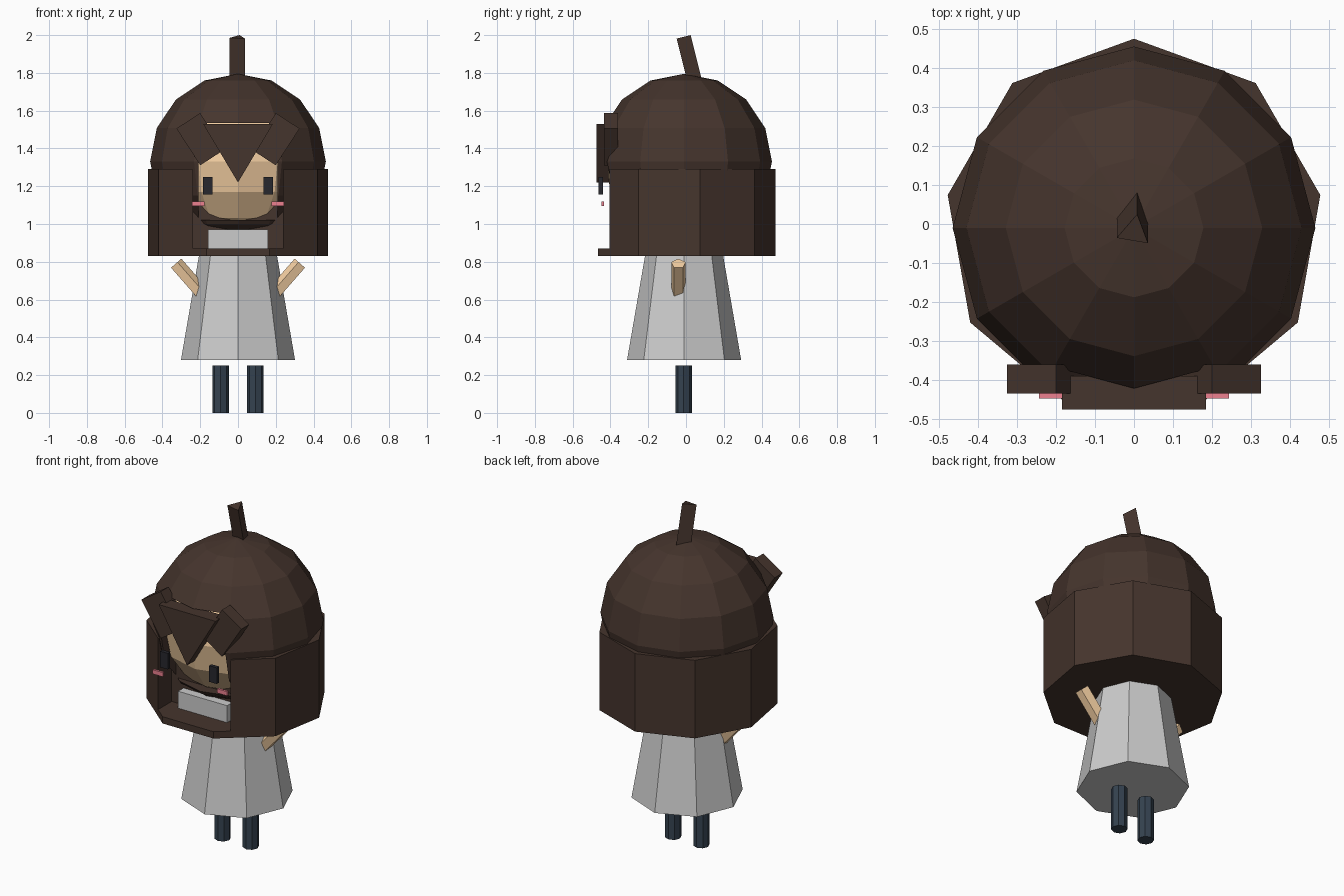
import bpy, bmesh, math
from mathutils import Vector, Matrix

if "Cube" in bpy.data.objects:
    bpy.data.objects.remove(bpy.data.objects["Cube"])


def material(name, rgb):
    m = bpy.data.materials.new(name)
    m.diffuse_color = (*rgb, 1)
    m.use_nodes = True
    m.node_tree.nodes["Principled BSDF"].inputs["Base Color"].default_value = m.diffuse_color
    return m


HAIR = material("brown", (0.06, 0.035, 0.026))
SKIN = material("skin", (0.9, 0.62, 0.36))
LEG = material("navy", (0.035, 0.055, 0.08))
EYE = material("black", (0.02, 0.02, 0.026))
PINK = material("pink", (0.85, 0.22, 0.28))


def finish(name, bm, mat=None):
    bmesh.ops.recalc_face_normals(bm, faces=bm.faces)
    me = bpy.data.meshes.new(name)
    bm.to_mesh(me)
    bm.free()
    ob = bpy.data.objects.new(name, me)
    bpy.context.collection.objects.link(ob)
    if mat:
        me.materials.append(mat)
    return ob


def frustum(name, n, r0, r1, p0, p1, mat=None, phase=90):
    """Closed n-sided frustum between two points."""
    p0, p1 = Vector(p0), Vector(p1)
    q = Vector((0, 0, 1)).rotation_difference(p1 - p0)
    bm = bmesh.new()
    rings = []
    for r, p in ((r0, p0), (r1, p1)):
        ring = []
        for i in range(n):
            a = math.radians(phase) + 2 * math.pi * i / n
            ring.append(bm.verts.new(p + q @ Vector((r * math.cos(a), r * math.sin(a), 0))))
        rings.append(ring)
        bm.faces.new(ring)
    a, b = rings
    for i in range(n):
        j = (i + 1) % n
        bm.faces.new((a[i], a[j], b[j], b[i]))
    return finish(name, bm, mat)


def box(name, lo, hi, mat=None, tilt=0):
    """Box from two corners, tilted about its own y axis."""
    lo, hi = Vector(lo), Vector(hi)
    bm = bmesh.new()
    m = (Matrix.Translation((lo + hi) / 2) @ Matrix.Rotation(math.radians(tilt), 4, 'Y')
         @ Matrix.Diagonal((*(hi - lo), 1)))
    bmesh.ops.create_cube(bm, size=1, matrix=m)
    return finish(name, bm, mat)


def ball(name, r, mat):
    bm = bmesh.new()
    bmesh.ops.create_uvsphere(bm, u_segments=12, v_segments=8, radius=r,
                              matrix=Matrix.Translation((0, -0.01, 1.33)))
    return finish(name, bm, mat)


def cut(ob, lo, hi):
    """Cut a box-shaped opening and bake the result."""
    cutter = box("cutter", lo, hi, ob.data.materials[0])
    cutter.hide_render = True
    mod = ob.modifiers.new("opening", 'BOOLEAN')
    mod.operation, mod.solver, mod.object = 'DIFFERENCE', 'EXACT', cutter
    dg = bpy.context.evaluated_depsgraph_get()
    me = bpy.data.meshes.new_from_object(ob.evaluated_get(dg))
    ob.modifiers.clear()
    ob.data = me
    bpy.data.objects.remove(cutter)


# dress and collar block
frustum("dress", 8, 0.302, 0.195, (0, -0.01, 0.28), (0, -0.01, 0.90))
box("collar", (-0.16, -0.33, 0.84), (0.16, 0.0, 0.97))

# head, hair cap with face window, bobbed hair with front notch
ball("head", 0.42, SKIN)
cap = ball("hair_cap", 0.465, HAIR)
cut(cap, (-0.21, -0.7, 1.02), (0.21, -0.2, 1.535))
bob = frustum("hair_bob", 9, 0.485, 0.485, (0, -0.01, 0.83), (0, -0.01, 1.29), HAIR)
cut(bob, (-0.237, -0.7, 0.87), (0.237, -0.28, 1.5))

# centre fringe: triangular prism
bm = bmesh.new()
tri = bm.faces.new([bm.verts.new(p) for p in
                    ((-0.185, -0.475, 1.53), (0.185, -0.475, 1.53), (0, -0.475, 1.22))])
ext = bmesh.ops.extrude_face_region(bm, geom=[tri], use_keep_orig=True)
bmesh.ops.translate(bm, vec=(0, 0.085, 0),
                    verts=[v for v in ext["geom"] if isinstance(v, bmesh.types.BMVert)])
finish("fringe_centre", bm, HAIR)

# upright tuft
frustum("hair_tuft", 3, 0.047, 0.047, (0, 0.038, 1.755), (0, -0.02, 1.989), HAIR, 80)

# mirrored parts
for side, s in (("left", -1), ("right", 1)):
    box(side + "_fringe", (s * 0.2 - 0.075, -0.435, 1.333), (s * 0.2 + 0.075, -0.36, 1.565),
        HAIR, s * 33)
    box(side + "_eye", (s * 0.16 - 0.025, -0.462, 1.155), (s * 0.16 + 0.025, -0.44, 1.25), EYE)
    box(side + "_cheek", (s * 0.21 - 0.033, -0.448, 1.095), (s * 0.21 + 0.033, -0.435, 1.12), PINK)
    frustum(side + "_arm", 5, 0.04, 0.04, (s * 0.19, -0.04, 0.63), (s * 0.33, -0.04, 0.79),
            SKIN, 180 if s > 0 else 0)
    frustum(side + "_leg", 8, 0.044, 0.044, (s * 0.092, -0.012, 0), (s * 0.092, -0.012, 0.25), LEG)
